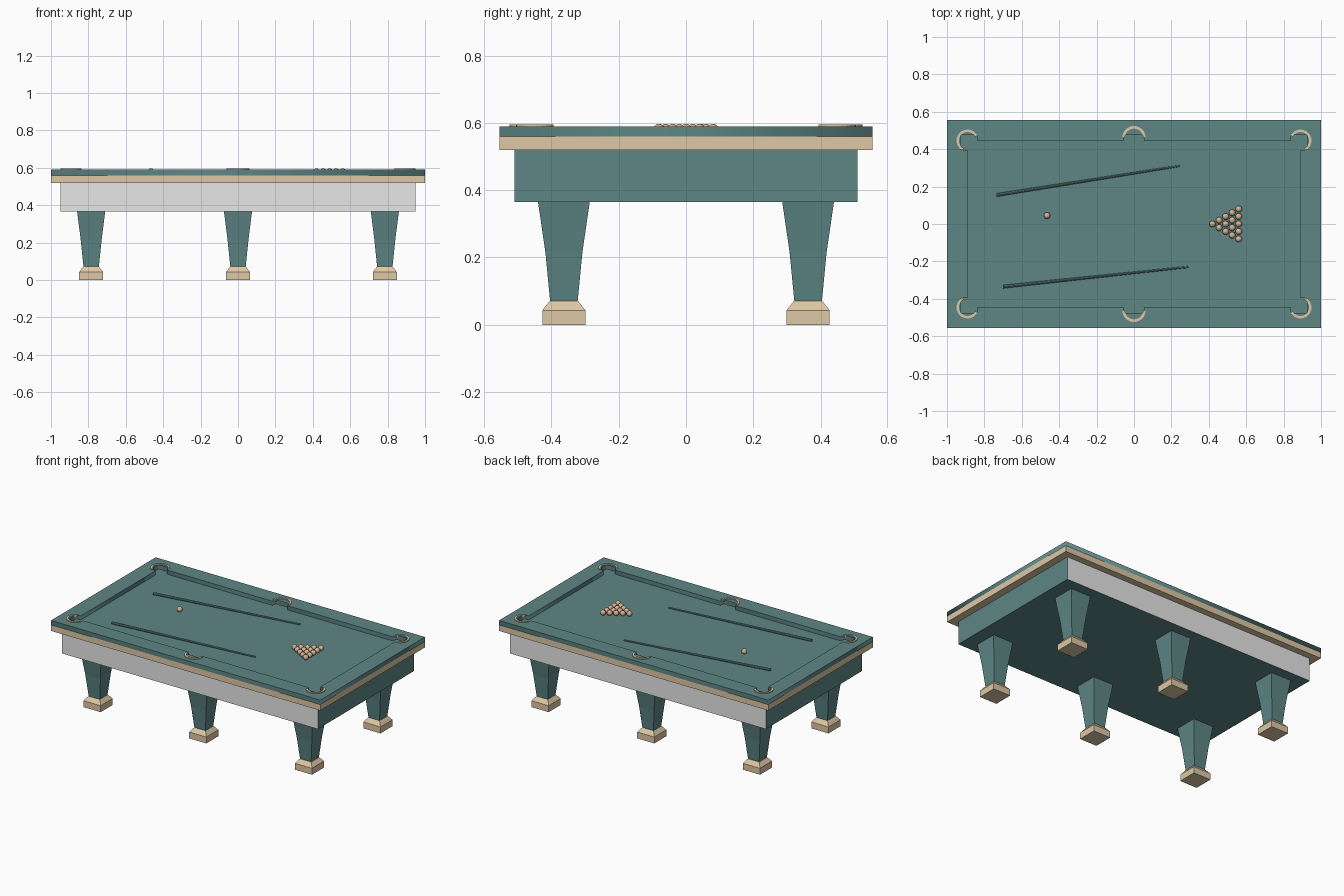
import bpy, bmesh, math
from mathutils import Vector

if "Cube" in bpy.data.objects:
    bpy.data.objects.remove(bpy.data.objects["Cube"])


def material(name, rgb):
    m = bpy.data.materials.new(name)
    m.use_nodes = True
    m.diffuse_color = (*rgb, 1)
    bsdf = next(n for n in m.node_tree.nodes if n.type == 'BSDF_PRINCIPLED')
    bsdf.inputs["Base Color"].default_value = (*rgb, 1)
    return m


TEAL = material("teal", (0.11, 0.24, 0.235))
BEIGE = material("beige", (0.73, 0.58, 0.38))
GREY = material("light grey", (0.8, 0.8, 0.8))
TAN = material("ball tan", (0.66, 0.45, 0.30))


def finish(name, bm, *mats):
    bmesh.ops.recalc_face_normals(bm, faces=bm.faces[:])
    me = bpy.data.meshes.new(name)
    bm.to_mesh(me)
    bm.free()
    for m in mats:
        me.materials.append(m)
    ob = bpy.data.objects.new(name, me)
    bpy.context.collection.objects.link(ob)
    return ob


def loft(name, sections, mat, x=0, y=0):
    """Stack of centred rectangles (half x, half y, z), capped at both ends."""
    bm = bmesh.new()
    rings = [[bm.verts.new((x + sx * hx, y + sy * hy, z))
              for sx, sy in ((-1, -1), (1, -1), (1, 1), (-1, 1))]
             for hx, hy, z in sections]
    bm.faces.new(rings[0][::-1])
    bm.faces.new(rings[-1])
    for a, b in zip(rings, rings[1:]):
        for i in range(4):
            j = (i + 1) % 4
            bm.faces.new((a[i], a[j], b[j], b[i]))
    return finish(name, bm, mat)


# Body: apron with grey long sides, trim band, playing bed
apron = loft("apron", [(0.95, 0.51, 0.365), (0.95, 0.51, 0.525)], TEAL)
apron.data.materials.append(GREY)
for p in apron.data.polygons:
    p.material_index = int(abs(p.normal.y) > 0.5)
loft("trim_band", [(1, 0.555, 0.52), (1, 0.555, 0.56)], BEIGE)
loft("bed", [(0.96, 0.52, 0.54), (0.96, 0.52, 0.562)], TEAL)

# Rail frame: filled outline with a notched hole, extruded
quarter = [(0.89, 0.396), (0.925, 0.396), (0.925, 0.477), (0.84, 0.477),
           (0.84, 0.445), (0.055, 0.445), (0.055, 0.475)]
upper = quarter + [(-x, y) for x, y in reversed(quarter)]
hole = upper + [(-x, -y) for x, y in upper]
outer = [(-1, -0.555), (1, -0.555), (1, 0.555), (-1, 0.555)]
cu = bpy.data.curves.new("rail_frame", 'CURVE')
cu.dimensions = '2D'
cu.fill_mode = 'BOTH'
cu.extrude = 0.015
for pts in (outer, hole):
    sp = cu.splines.new('POLY')
    sp.points.add(len(pts) - 1)
    for p, (x, y) in zip(sp.points, pts):
        p.co = (x, y, 0, 1)
    sp.use_cyclic_u = True
cu.materials.append(TEAL)
rail = bpy.data.objects.new("rail_frame", cu)
rail.location.z = 0.575
bpy.context.collection.objects.link(rail)
bpy.ops.object.select_all(action='DESELECT')
rail.select_set(True)
bpy.context.view_layer.objects.active = rail
bpy.ops.object.convert(target='MESH')

# Legs and feet
for sy, side in ((-1, "front"), (1, "back")):
    for sx, place in ((-1, "right"), (0, "middle"), (1, "left")):
        x, y = sx * 0.785, sy * 0.363
        loft(f"{side}_{place}_leg", [(0.041, 0.041, 0.07), (0.056, 0.055, 0.215),
                                     (0.075, 0.077, 0.366)], TEAL, x, y)
        loft(f"{side}_{place}_foot", [(0.064, 0.064, 0), (0.064, 0.064, 0.043),
                                      (0.042, 0.042, 0.071)], BEIGE, x, y)


def collar(name, x, y, facing, sweep, r_in, r_out, n=14):
    bm = bmesh.new()
    rows = []
    for i in range(n + 1):
        a = math.radians(facing + sweep * (i / n - 0.5))
        rows.append([bm.verts.new((x + r * math.cos(a), y + r * math.sin(a), z))
                     for r, z in ((r_in, 0.58), (r_out, 0.58),
                                  (r_out, 0.595), (r_in, 0.595))])
    for a, b in zip(rows, rows[1:]):
        for i in range(4):
            j = (i + 1) % 4
            bm.faces.new((a[i], a[j], b[j], b[i]))
    bm.faces.new(rows[0])
    bm.faces.new(rows[-1])
    return finish(name, bm, BEIGE)


# Pocket collars
for sy, side in ((-1, "front"), (1, "back")):
    collar(f"{side}_middle_pocket_collar", 0, sy * 0.462, sy * 90, 180, 0.048, 0.062)
    for sx, place in ((-1, "right"), (1, "left")):
        facing = math.degrees(math.atan2(sy, sx))
        collar(f"{side}_{place}_pocket_collar", sx * 0.89, sy * 0.446, facing,
               215, 0.046, 0.059)


# Balls: a triangle of fifteen and a single cue ball
R = 0.0175


def ball(name, x, y):
    bm = bmesh.new()
    bmesh.ops.create_uvsphere(bm, u_segments=16, v_segments=10, radius=R)
    bmesh.ops.translate(bm, verts=bm.verts, vec=(x, y, 0.562 + R))
    for f in bm.faces:
        f.smooth = True
    finish(name, bm, TAN)


for row in range(5):
    for k in range(row + 1):
        ball(f"rack_ball_{row}_{k}", 0.42 + 0.035 * row, (k - row / 2) * 0.04)
ball("cue_ball", -0.465, 0.045)


# Cue sticks: tapered rods lying on the bed
def cue(name, butt, tip):
    a, b = Vector((*butt, 0.571)), Vector((*tip, 0.567))
    bm = bmesh.new()
    bmesh.ops.create_cone(bm, cap_ends=True, segments=8, radius1=0.009,
                          radius2=0.005, depth=(b - a).length)
    ob = finish(name, bm, TEAL)
    ob.location = (a + b) / 2
    ob.rotation_euler = (b - a).to_track_quat('Z', 'Y').to_euler()


cue("back_cue_stick", (-0.735, 0.155), (0.243, 0.31))
cue("front_cue_stick", (-0.70, -0.335), (0.29, -0.23))
